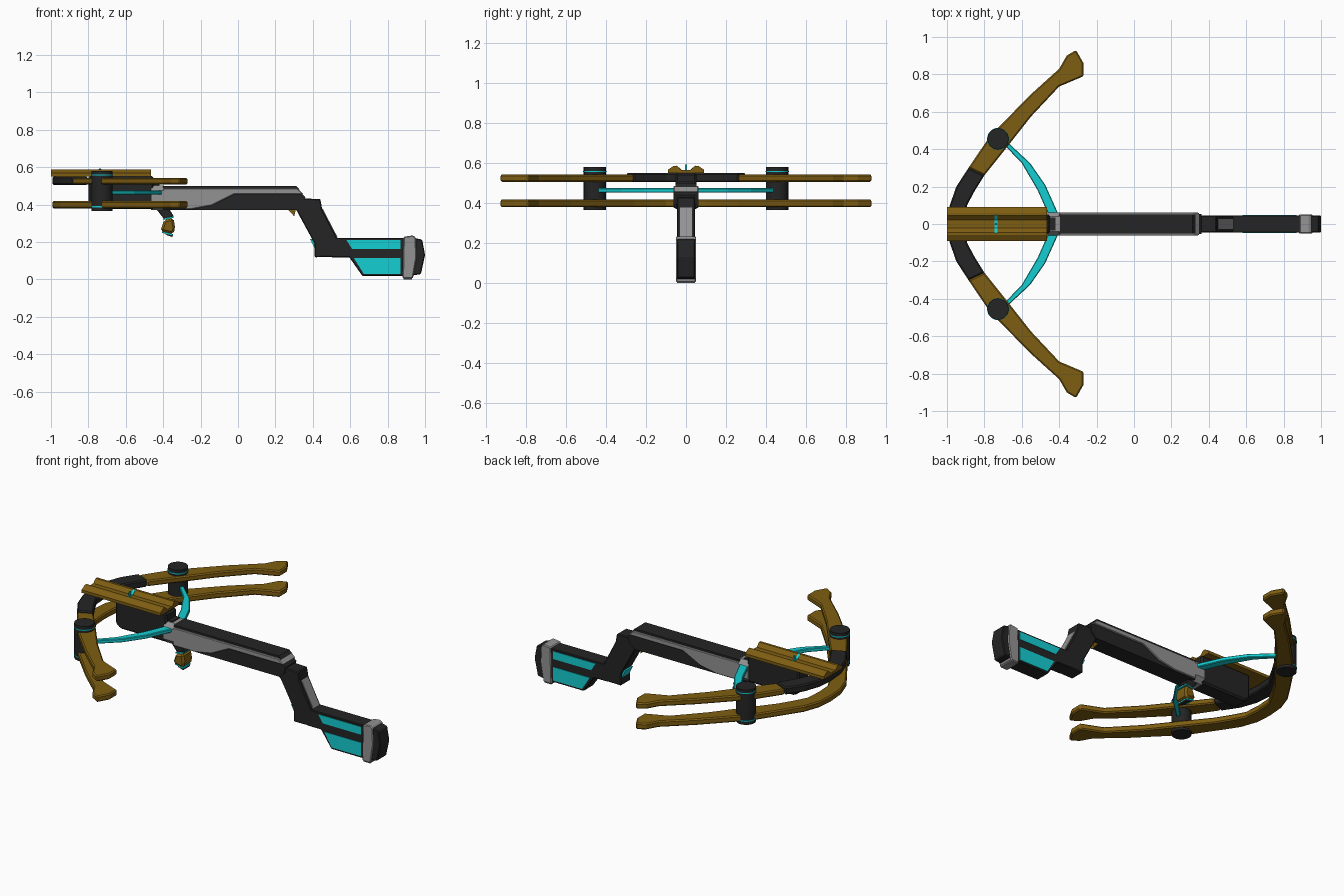
import bpy, bmesh

cube = bpy.data.objects.get("Cube")
if cube:
    bpy.data.objects.remove(cube, do_unlink=True)


def material(name, rgb):
    m = bpy.data.materials.new(name)
    m.use_nodes = True
    m.diffuse_color = (*rgb, 1)
    m.node_tree.nodes["Principled BSDF"].inputs["Base Color"].default_value = (*rgb, 1)
    return m


BRONZE = material("bronze", (0.21, 0.11, 0.006))
DARK = material("charcoal", (0.018, 0.018, 0.018))
GREY = material("steel grey", (0.29, 0.29, 0.29))
CYAN = material("cyan", (0.007, 0.62, 0.65))


def prism(name, outline, axis, lo, hi, mat, bevel=0.0, mirror=False):
    """Extrude a 2D outline along an axis, optionally mirrored in y."""
    place = {"x": lambda a, b, t: (t, a, b),
             "y": lambda a, b, t: (a, t, b),
             "z": lambda a, b, t: (a, b, t)}[axis]
    bm = bmesh.new()
    rings = [[bm.verts.new(place(a, b, t)) for a, b in outline] for t in (lo, hi)]
    for ring in rings:
        bm.faces.new(ring)
    n = len(outline)
    for i in range(n):
        j = (i + 1) % n
        bm.faces.new((rings[0][i], rings[0][j], rings[1][j], rings[1][i]))
    bmesh.ops.recalc_face_normals(bm, faces=bm.faces)
    mesh = bpy.data.meshes.new(name)
    bm.to_mesh(mesh)
    bm.free()
    mesh.materials.append(mat)
    ob = bpy.data.objects.new(name, mesh)
    bpy.context.collection.objects.link(ob)
    if mirror:
        mod = ob.modifiers.new("mirror", "MIRROR")
        mod.use_axis = (False, True, False)
    if bevel:
        mod = ob.modifiers.new("bevel", "BEVEL")
        mod.width = bevel
        mod.segments = 1
    return ob


def side(name, outline, half, mat, bevel=0.0):
    """Part drawn in side profile, centred on y = 0."""
    return prism(name, outline, "y", -half, half, mat, bevel)


def box(name, x, y, z, mat, bevel=0.0, mirror=False):
    corners = [(x[0], y[0]), (x[1], y[0]), (x[1], y[1]), (x[0], y[1])]
    return prism(name, corners, "z", *z, mat, bevel, mirror)


def band(name, pairs, z, mat, bevel=0.0, full=False):
    """Flat strip through pairs of edge points; full spans both sides of y = 0."""
    if full:
        pairs = [tuple((x, -y) for x, y in p) for p in reversed(pairs[1:])] + pairs
    outline = [p[0] for p in pairs] + [p[1] for p in reversed(pairs)]
    return prism(name, outline, "z", *z, mat, bevel, mirror=not full)


def cylinder(name, x, y, z, radius, mat):
    bpy.ops.mesh.primitive_cylinder_add(vertices=28, radius=radius, depth=z[1] - z[0],
                                        location=(x, y, sum(z) / 2))
    ob = bpy.context.object
    ob.name = name
    ob.data.materials.append(mat)
    bpy.ops.object.shade_smooth_by_angle()
    return ob


# Limbs: two stacked bows with flared tips
LIMB = [((-.993, 0), (-.90, 0)), ((-.985, .1), (-.893, .1)), ((-.95, .2), (-.85, .18)),
        ((-.885, .3), (-.80, .26)), ((-.77, .47), (-.68, .41)), ((-.555, .69), (-.55, .575)),
        ((-.40, .83), (-.40, .735)), ((-.36, .9), (-.27, .79)), ((-.31, .93), (-.27, .86))]
band("lower_limb", LIMB, (.38, .418), BRONZE, .007, full=True)
band("upper_limb_centre", LIMB[:4], (.505, .55), DARK, .007, full=True)
band("upper_limb_arms", LIMB[3:], (.507, .543), BRONZE, .007)

# Pulleys with thin rings, and the string
for label, s in (("left", 1), ("right", -1)):
    y = s * .455
    cylinder(label + "_pulley", -.727, y, (.365, .58), .056, DARK)
    for k, z in enumerate((.385, .555)):
        cylinder(f"{label}_pulley_ring_{k}", -.727, y, (z, z + .006), .0585, CYAN)
STRING = [((-.70, .46), (-.71, .44)), ((-.555, .325), (-.60, .325)),
          ((-.475, .21), (-.515, .18)), ((-.405, .055), (-.46, .055))]
band("string", STRING, (.453, .476), CYAN, .004)

# Top rail with a groove and a sight
half_rail = [(.09, .55), (.09, .568), (.06, .587), (.045, .587), (.022, .565)]
rail = half_rail + [(-y, z) for y, z in reversed(half_rail)]
prism("top_rail", rail, "x", -1.0, -.465, BRONZE)
groove = [(.047, .589), (.022, .567), (-.022, .567), (-.047, .589),
          (-.047, .58), (-.022, .56), (.022, .56), (.047, .58)]
prism("sight_stripe", groove, "x", -.745, -.73, CYAN)
box("sight_post", (-.742, -.733), (-.006, .006), (.56, .594), CYAN)

# Fore end under the rail, and the collar
side("fore_end", [(-.80, .40), (-.77, .375), (-.45, .375), (-.45, .552), (-.80, .552)],
     .052, DARK, .01)
collar = [(.035, .37), (.062, .40), (.062, .475), (.04, .502),
          (-.04, .502), (-.062, .475), (-.062, .40), (-.035, .37)]
prism("collar", collar, "x", -.465, -.395, GREY)
box("collar_cap", (-.46, -.42), (-.035, .035), (.50, .508), DARK)

# Body: dark core, grey side plates, dark top strip
side("body_core", [(-.40, .372), (.32, .372), (.35, .40), (.36, .44), (.32, .48), (-.40, .48)],
     .053, DARK)
side("body_side_plates", [(-.40, .375), (-.25, .375), (-.14, .395), (-.02, .455), (.35, .455),
                          (.318, .486), (-.40, .486)], .062, GREY, .004)
side("body_top", [(-.40, .48), (.33, .48), (.313, .498), (-.40, .498)], .052, DARK)

# Foregrip
side("foregrip_mount", [(-.44, .38), (-.37, .38), (-.342, .335), (-.395, .322)], .032, DARK, .004)
side("foregrip", [(-.395, .318), (-.345, .328), (-.335, .27), (-.348, .242), (-.415, .258)],
     .046, BRONZE, .012)
side("foregrip_upper_stripe", [(-.397, .318), (-.346, .328), (-.346, .336), (-.397, .326)],
     .038, CYAN)
side("foregrip_lower_stripe", [(-.405, .248), (-.348, .235), (-.348, .243), (-.405, .256)],
     .035, CYAN)
side("foregrip_tip", [(-.38, .236), (-.35, .226), (-.348, .238), (-.40, .25)], .033, DARK)

# Trigger
side("trigger", [(.265, .375), (.31, .375), (.30, .335), (.29, .35)], .012, BRONZE)

# Neck dropping down to the stock
side("neck", [(.31, .374), (.345, .432), (.44, .43), (.45, .375), (.53, .22),
              (.53, .12), (.41, .118), (.41, .19)], .046, DARK, .005)
side("neck_back_plate", [(.453, .378), (.533, .224), (.525, .22), (.445, .372)], .03, GREY)
side("neck_accent", [(.385, .215), (.40, .215), (.428, .16), (.413, .16)], .035, CYAN)

# Stock with cyan panels on both sides
side("stock", [(.50, .222), (.89, .222), (.89, .018), (.665, .018), (.595, .118), (.50, .118)],
     .046, DARK, .004)
side("stock_upper_panels", [(.58, .21), (.87, .21), (.87, .162), (.61, .162)], .049, CYAN)
side("stock_lower_panels", [(.62, .113), (.87, .113), (.87, .03), (.672, .03)], .049, CYAN)

# Butt band and pad
side("butt_band", [(.88, .005), (.935, .005), (.955, .12), (.95, .225), (.935, .235), (.885, .228)],
     .051, GREY, .005)
side("butt_pad", [(.93, .02), (.978, .028), (1.0, .13), (.985, .212), (.93, .225)],
     .046, DARK, .005)
box("base_rest", (.885, .93), (-.045, .045), (0, .01), GREY)
